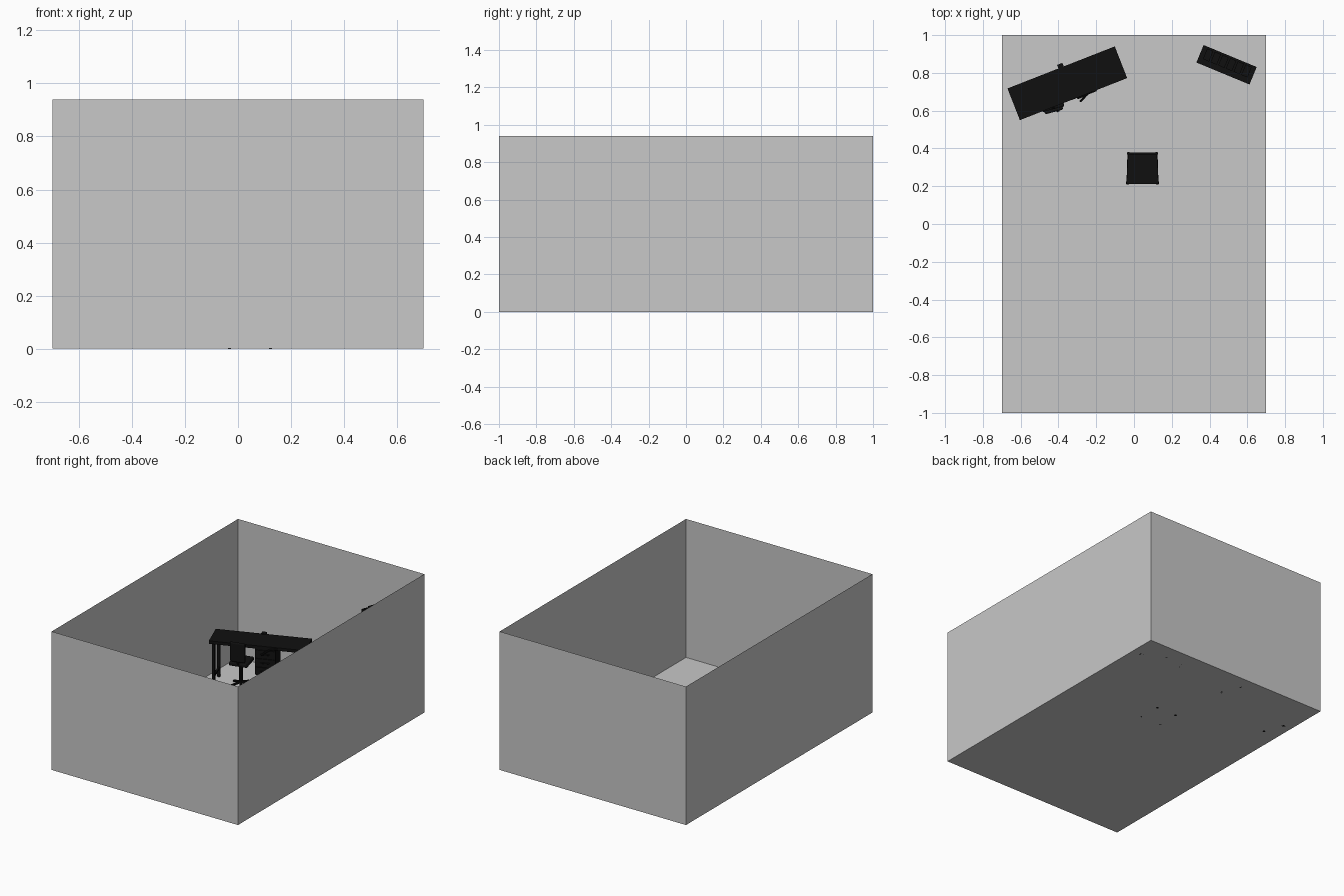
import bpy, bmesh, math, random
from mathutils import Matrix, Vector

random.seed(4)
if "Cube" in bpy.data.objects:
    bpy.data.objects.remove(bpy.data.objects["Cube"], do_unlink=True)


def material(name, value):
    m = bpy.data.materials.new(name)
    m.use_nodes = True
    colour = (value, value, value, 1)
    m.diffuse_color = colour
    m.node_tree.nodes["Principled BSDF"].inputs["Base Color"].default_value = colour
    return m


grey = material("wall_grey", 0.58)
black = material("furniture_black", 0.005)


def finish(bm, name, mat, place=Matrix()):
    mesh = bpy.data.meshes.new(name)
    bm.to_mesh(mesh)
    bm.free()
    ob = bpy.data.objects.new(name, mesh)
    bpy.context.collection.objects.link(ob)
    mesh.materials.append(mat)
    ob.matrix_world = place
    return ob


def add_box(bm, centre, size, turn=Matrix()):
    m = Matrix.Translation(centre) @ turn @ Matrix.Diagonal((*size, 1))
    bmesh.ops.create_cube(bm, size=1, matrix=m)


def box(name, centre, size, place, turn=Matrix()):
    bm = bmesh.new()
    add_box(bm, centre, size, turn)
    return finish(bm, name, black, place)


def rod(name, a, b, radius, place, sides=10):
    a, b = Vector(a), Vector(b)
    d = b - a
    m = Matrix.Translation((a + b) / 2) @ d.to_track_quat('Z', 'Y').to_matrix().to_4x4()
    bm = bmesh.new()
    bmesh.ops.create_cone(bm, cap_ends=True, segments=sides, radius1=radius,
                          radius2=radius, depth=d.length, matrix=m)
    return finish(bm, name, black, place)


def spot(x, y, degrees):
    return Matrix.Translation((x, y, 0)) @ Matrix.Rotation(math.radians(degrees), 4, 'Z')


# Room: thin open-topped shell
bm = bmesh.new()
add_box(bm, (0, 0, 0.47), (1.4, 2, 0.94))
top = [f for f in bm.faces if f.normal.z > 0.9]
bmesh.ops.delete(bm, geom=top, context='FACES_ONLY')
finish(bm, "room_shell", grey)

# Desk: slab, legs, rails and drawer pedestal
desk = spot(-0.353, 0.745, 21.4)
box("desk_top", (0, 0, 0.3), (0.61, 0.18, 0.02), desk)
for sx in (-1, 1):
    for sy in (-1, 1):
        box("desk_leg", (sx * 0.28, sy * 0.07, 0.145), (0.018, 0.018, 0.29), desk)
    box("desk_side_rail", (sx * 0.28, 0, 0.06), (0.012, 0.14, 0.012), desk)
box("desk_back_rail", (0, 0.07, 0.26), (0.56, 0.012, 0.04), desk)
box("drawer_pedestal", (0.05, -0.02, 0.2), (0.13, 0.13, 0.18), desk)
for i in range(3):
    box("drawer_front", (0.05, -0.088, 0.14 + i * 0.058), (0.12, 0.006, 0.05), desk)
    rod("drawer_handle", (0.02, -0.095, 0.14 + i * 0.058),
        (0.08, -0.095, 0.14 + i * 0.058), 0.004, desk)

# Swivel chair pushed under the desk
swivel = spot(-0.44, 0.66, 15)
rod("swivel_post", (0, 0, 0.03), (0, 0, 0.16), 0.012, swivel)
for i in range(5):
    a = i * math.tau / 5
    rod("swivel_foot", (0, 0, 0.035), (0.075 * math.cos(a), 0.075 * math.sin(a), 0.012),
        0.008, swivel)
seat = box("swivel_seat", (0, 0.01, 0.17), (0.12, 0.13, 0.025), swivel)
back = box("swivel_back", (0, -0.06, 0.26), (0.1, 0.018, 0.13), swivel)
for ob in (seat, back):
    bev = ob.modifiers.new("rounding", 'BEVEL')
    bev.width = 0.008
    bev.segments = 3
rod("swivel_back_bar", (0, -0.05, 0.17), (0, -0.062, 0.24), 0.008, swivel)

# Desk clutter: small clamp behind and a bent cable at the front edge
box("desk_clamp", (0, 0.095, 0.3), (0.03, 0.03, 0.03), desk)
rod("cable_lower", (0.08, -0.09, 0.29), (0.03, -0.115, 0.26), 0.006, desk)
rod("cable_upper", (0.13, -0.09, 0.3), (0.08, -0.09, 0.29), 0.006, desk)

# Side chair: tapered seat, four legs, slatted back
chair = spot(0.045, 0.295, 0)
bm = bmesh.new()
add_box(bm, (0, 0, 0.17), (0.17, 0.165, 0.018))
for v in bm.verts:
    v.co.x *= 1.0 if v.co.y < 0 else 0.9
finish(bm, "chair_seat", black, chair)
for s in (-1, 1):
    rod("chair_front_leg", (s * 0.08, -0.078, 0), (s * 0.078, -0.073, 0.17), 0.009, chair)
    rod("chair_back_post", (s * 0.074, 0.078, 0), (s * 0.074, 0.078, 0.34), 0.009, chair)
    rod("chair_side_rail", (s * 0.079, -0.075, 0.07), (s * 0.074, 0.078, 0.07), 0.006, chair)
for z in (0.22, 0.27, 0.32):
    box("chair_back_slat", (0, 0.078, z), (0.145, 0.01, 0.03), chair)
rod("chair_front_rail", (-0.079, -0.075, 0.1), (0.079, -0.075, 0.1), 0.006, chair)

# Bookcase: carcass, shelves and rows of books
case = spot(0.49, 0.843, -22.5)
for s in (-1, 1):
    box("bookcase_side", (s * 0.146, 0, 0.33), (0.012, 0.1, 0.66), case)
box("bookcase_back", (0, 0.046, 0.33), (0.29, 0.008, 0.66), case)
levels = [0.03 + i * 0.155 for i in range(5)]
for z in levels:
    box("bookcase_shelf", (0, 0, z), (0.29, 0.1, 0.012), case)
for z in levels[:-1]:
    bm = bmesh.new()
    x = -0.135
    while x < 0.11:
        w = random.uniform(0.012, 0.024)
        h = random.uniform(0.085, 0.125)
        add_box(bm, (x + w / 2, 0.005, z + 0.006 + h / 2), (w - 0.002, 0.075, h))
        x += w
    finish(bm, "book_row", black, case)
bm = bmesh.new()
for i in range(6):
    add_box(bm, (-0.11 + i * 0.044, 0.01, 0.67), (0.035, 0.06, random.uniform(0.02, 0.04)))
finish(bm, "bookcase_top_items", black, case)
